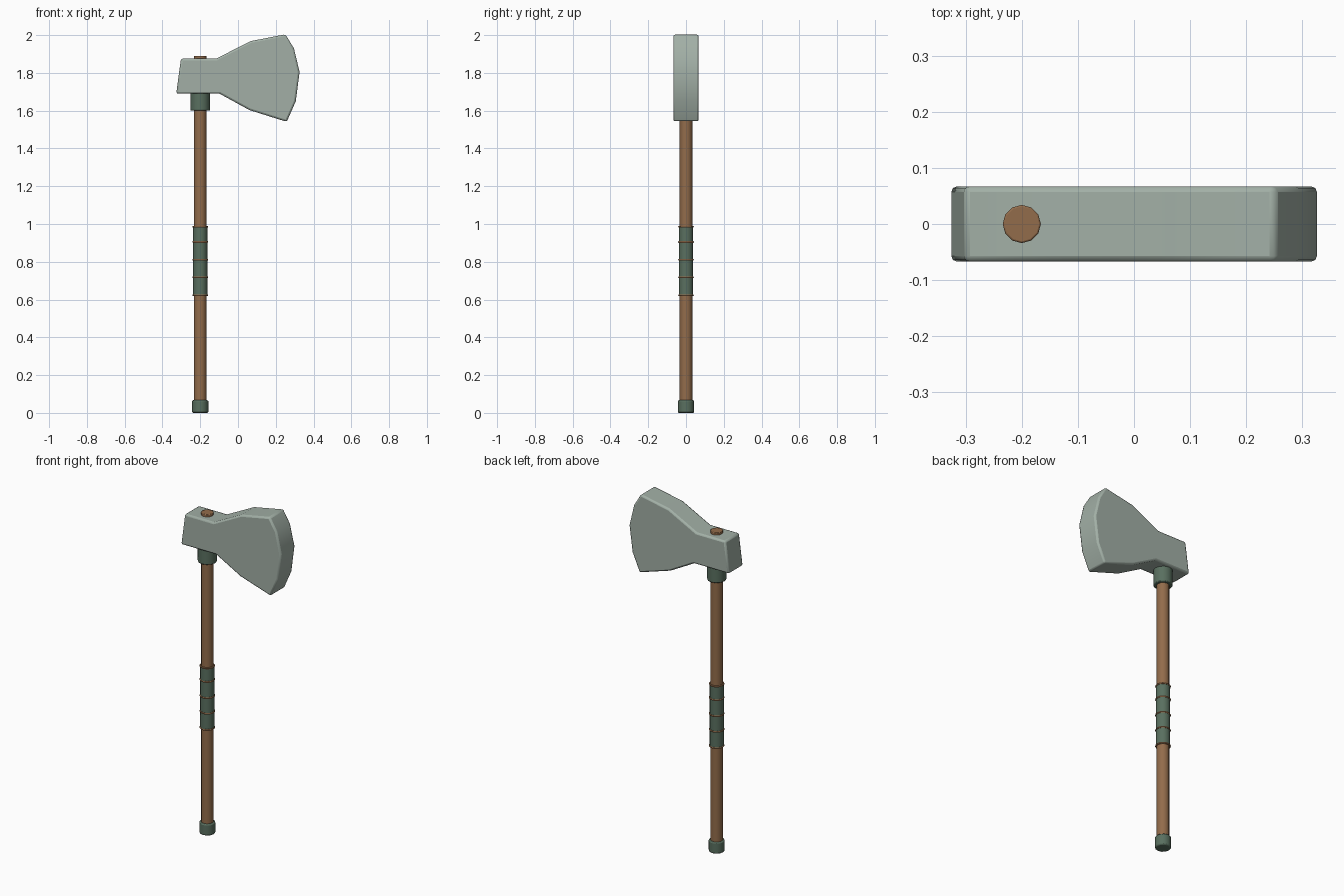
import bpy, bmesh, math

if "Cube" in bpy.data.objects:
    bpy.data.objects.remove(bpy.data.objects["Cube"])

HX = -0.2  # handle axis


def material(name, rgb):
    m = bpy.data.materials.new(name)
    m.diffuse_color = (*rgb, 1)
    m.use_nodes = True
    m.node_tree.nodes["Principled BSDF"].inputs["Base Color"].default_value = m.diffuse_color
    return m


STEEL = material("steel", (0.36, 0.43, 0.38))
WOOD = material("wood", (0.29, 0.15, 0.07))
LEATHER = material("leather", (0.10, 0.16, 0.115))


def finish(ob, name, mat, bevel=0.0):
    ob.name = name
    ob.data.materials.append(mat)
    if bevel:
        b = ob.modifiers.new("bevel", "BEVEL")
        b.width, b.segments, b.limit_method = bevel, 2, "ANGLE"
        b.angle_limit = math.radians(40)
    bpy.ops.object.select_all(action="DESELECT")
    ob.select_set(True)
    bpy.context.view_layer.objects.active = ob
    bpy.ops.object.shade_smooth_by_angle(angle=math.radians(35))


def rod(name, r, z0, z1, mat, sides=12, bevel=0.0):
    bpy.ops.mesh.primitive_cylinder_add(vertices=sides, radius=r, depth=z1 - z0,
                                        location=(HX, 0, (z0 + z1) / 2))
    finish(bpy.context.object, name, mat, bevel)


# Axe head: side profile extruded through its thickness
profile = [(-0.327, 1.69), (-0.098, 1.69), (0.061, 1.603), (0.258, 1.541),
           (0.306, 1.65), (0.326, 1.805), (0.296, 1.93), (0.251, 2.004),
           (0.066, 1.968), (-0.114, 1.876), (-0.302, 1.876)]
T = 0.067
bm = bmesh.new()
face = bm.faces.new([bm.verts.new((x, -T, z)) for x, z in profile])
ext = bmesh.ops.extrude_face_region(bm, geom=[face])
for v in ext["geom"]:
    if isinstance(v, bmesh.types.BMVert):
        v.co.y = T
bmesh.ops.recalc_face_normals(bm, faces=bm.faces)
mesh = bpy.data.meshes.new("axe_head")
bm.to_mesh(mesh)
bm.free()
head = bpy.data.objects.new("axe_head", mesh)
bpy.context.collection.objects.link(head)
finish(head, "axe_head", STEEL, 0.01)

# Handle with collar, grip and pommel
rod("handle", 0.034, 0.01, 1.89, WOOD, bevel=0.003)
rod("collar", 0.052, 1.60, 1.70, LEATHER, bevel=0.005)
rod("grip_wrap", 0.038, 0.62, 0.985, LEATHER)
rod("pommel_cap", 0.043, 0.0, 0.067, LEATHER, bevel=0.006)

# Cord rings around the grip
for i, z in enumerate((0.622, 0.718, 0.81, 0.905, 0.985)):
    bpy.ops.mesh.primitive_torus_add(location=(HX, 0, z), major_segments=16, minor_segments=6,
                                     major_radius=0.037, minor_radius=0.005)
    finish(bpy.context.object, f"grip_ring_{i + 1}", WOOD)
